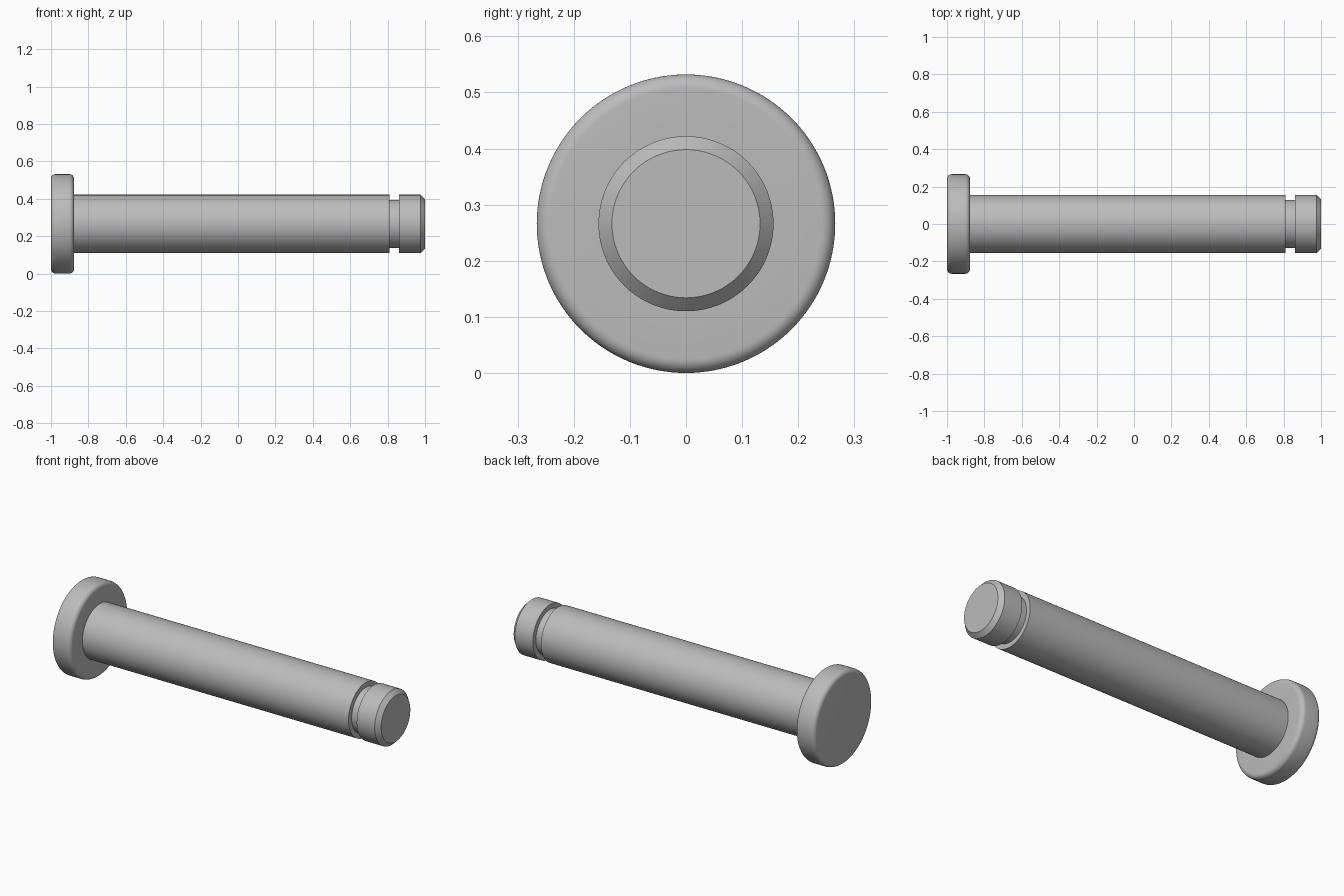
import bpy, bmesh, math

SEGMENTS = 128
HEAD_R, SHANK_R, GROOVE_R = 0.266, 0.156, 0.128
FILLET, CHAMFER = 0.025, 0.024
HEAD_X0, HEAD_X1, END_X = -1.0, -0.877, 1.0
GROOVE_X0, GROOVE_X1 = 0.81, 0.862

cube = bpy.data.objects.get("Cube")
if cube:
    bpy.data.objects.remove(cube, do_unlink=True)

# Plain steel
steel = bpy.data.materials.new("steel grey")
steel.use_nodes = True
colour = (0.5, 0.5, 0.5, 1.0)
steel.diffuse_color = colour
steel.node_tree.nodes["Principled BSDF"].inputs["Base Color"].default_value = colour


def arc(cx, cr, start, end, steps=8):
    """Points (x, radius) of a fillet around a centre, angles in degrees."""
    angles = [math.radians(start + (end - start) * i / steps) for i in range(steps + 1)]
    return [(cx + FILLET * math.cos(a), cr + FILLET * math.sin(a)) for a in angles]


# Half outline of the pin: rounded head, shank, retaining groove, chamfered tip
profile = arc(HEAD_X0 + FILLET, HEAD_R - FILLET, 180, 90)
profile += arc(HEAD_X1 - FILLET, HEAD_R - FILLET, 90, 0)
profile += [
    (HEAD_X1, SHANK_R), (GROOVE_X0, SHANK_R),
    (GROOVE_X0, GROOVE_R), (GROOVE_X1, GROOVE_R),
    (GROOVE_X1, SHANK_R), (END_X - CHAMFER, SHANK_R),
    (END_X, SHANK_R - CHAMFER),
]

# Turn the outline about the long axis and cap both ends
bm = bmesh.new()
rings = []
for x, r in profile:
    turns = [math.tau * i / SEGMENTS for i in range(SEGMENTS)]
    rings.append([bm.verts.new((x, r * math.cos(t), r * math.sin(t))) for t in turns])
for a, b in zip(rings, rings[1:]):
    for i in range(SEGMENTS):
        j = (i + 1) % SEGMENTS
        bm.faces.new((a[i], a[j], b[j], b[i]))
bm.faces.new(rings[0])
bm.faces.new(rings[-1])
bmesh.ops.recalc_face_normals(bm, faces=bm.faces)

mesh = bpy.data.meshes.new("headed_pin")
bm.to_mesh(mesh)
bm.free()
mesh.materials.append(steel)
pin = bpy.data.objects.new("headed_pin", mesh)
pin.location.z = HEAD_R
bpy.context.collection.objects.link(pin)

# Smooth round surfaces, crisp turned edges
bpy.ops.object.select_all(action="DESELECT")
pin.select_set(True)
bpy.context.view_layer.objects.active = pin
bpy.ops.object.shade_smooth_by_angle(angle=math.radians(30))
